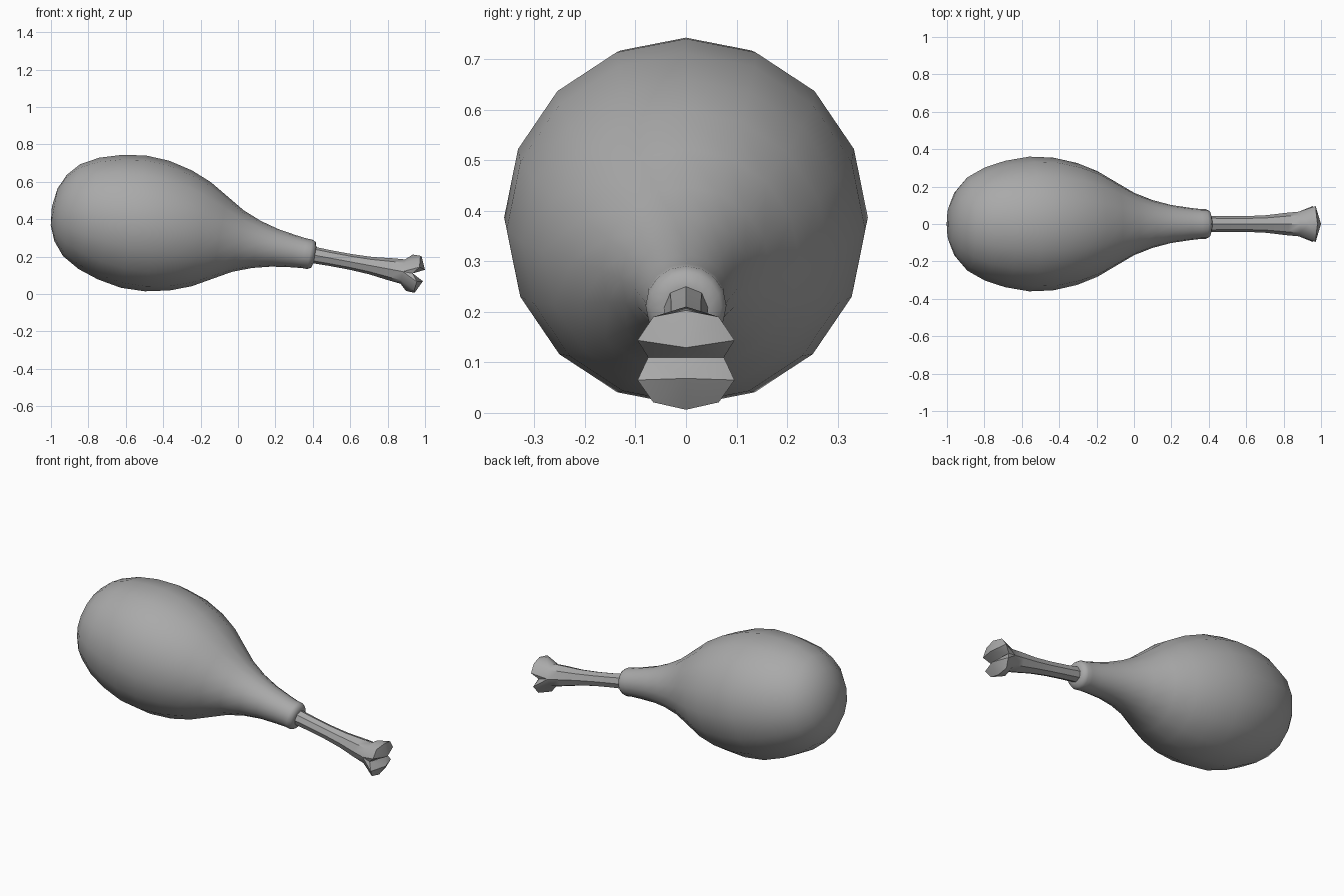
import bpy, bmesh, math
from mathutils import Matrix

cube = bpy.data.objects.get("Cube")
if cube:
    bpy.data.objects.remove(cube, do_unlink=True)

grey = bpy.data.materials.new("plain_grey")
grey.use_nodes = True
tone = (0.4, 0.4, 0.4, 1)
grey.diffuse_color = tone
grey.node_tree.nodes["Principled BSDF"].inputs["Base Color"].default_value = tone

# The whole leg is built along +x, then tipped down towards the bone end
TILT = Matrix.Translation((0, 0, 0.283)) @ Matrix.Rotation(math.radians(10.5), 4, "Y")


def lathe(bm, profile, sides):
    """Rings along x from (position, radius) pairs; returns the rings."""
    rings = []
    for x, r in profile:
        angles = [2 * math.pi * i / sides for i in range(sides)]
        rings.append([bm.verts.new((x, r * math.sin(a), r * math.cos(a))) for a in angles])
    for a, b in zip(rings, rings[1:]):
        for i in range(sides):
            j = (i + 1) % sides
            bm.faces.new((a[i], a[j], b[j], b[i]))
    return rings


def finish(bm, name, angle):
    bmesh.ops.remove_doubles(bm, verts=bm.verts[:], dist=0.0005)
    bmesh.ops.recalc_face_normals(bm, faces=bm.faces[:])
    bm.transform(TILT)
    mesh = bpy.data.meshes.new(name)
    bm.to_mesh(mesh)
    bm.free()
    mesh.materials.append(grey)
    obj = bpy.data.objects.new(name, mesh)
    bpy.context.collection.objects.link(obj)
    bpy.ops.object.select_all(action="DESELECT")
    obj.select_set(True)
    bpy.context.view_layer.objects.active = obj
    bpy.ops.object.shade_smooth_by_angle(angle=math.radians(angle))


# Meat: plump end, narrowing neck and rolled collar
bm = bmesh.new()
rings = lathe(bm, [
    (-1.012, 0), (-1.0, 0.1), (-0.965, 0.18), (-0.905, 0.25), (-0.81, 0.303),
    (-0.7, 0.338), (-0.57, 0.36), (-0.44, 0.355), (-0.31, 0.326), (-0.2, 0.283),
    (-0.1, 0.225), (0, 0.167), (0.1, 0.128), (0.2, 0.102), (0.3, 0.087),
    (0.36, 0.08), (0.39, 0.08), (0.41, 0.07), (0.418, 0.045)], 16)
bm.faces.new(rings[-1])
finish(bm, "meat", 60)

# Bone shaft
bm = bmesh.new()
NECK, END = 0.896, 0.966
rings = lathe(bm, [(0.38, 0.045), (0.5, 0.042), (0.61, 0.042), (0.72, 0.047),
                   (0.83, 0.06), (NECK, 0.066)], 8)
bm.faces.new(rings[0])

# Two mirrored knuckles with a notch between them
c = 0.066 * math.sqrt(0.5)
centre = [(NECK, 0, 0.066), (END - 0.034, 0, 0.099), (END + 0.013, 0, 0.1),
          (END + 0.045, 0, 0.031)]
side = [(NECK, c, c), (NECK, 0.066, 0), (END - 0.016, 0.075, 0),
        (END + 0.008, 0.065, 0.086), (END + 0.014, 0.096, 0.04)]
points = centre + side + [(x, -y, z) for x, y, z in side]
for flip in (1, -1):
    knob = [bm.verts.new((x, y, z * flip)) for x, y, z in points]
    bmesh.ops.convex_hull(bm, input=knob)

# Remove the inner walls where the knuckles join each other and the shaft
inner = [f for f in bm.faces
         if all(abs(v.co.z) < 1e-5 for v in f.verts)
         or all(abs(v.co.x - NECK) < 1e-5 for v in f.verts)]
bmesh.ops.delete(bm, geom=inner, context="FACES")
finish(bm, "bone", 40)
